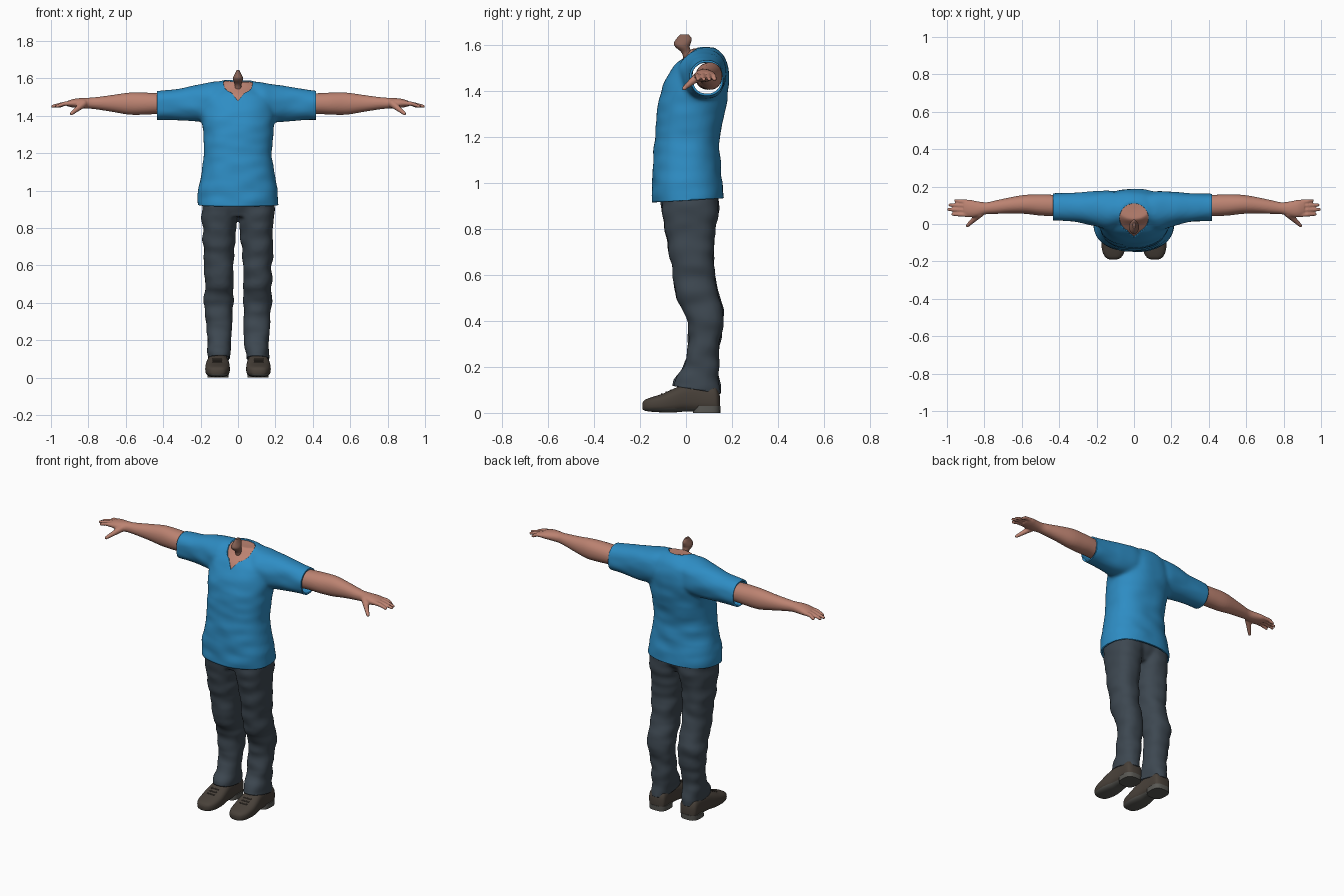
import bpy, bmesh, math
from mathutils import Vector, noise

if "Cube" in bpy.data.objects:
    bpy.data.objects.remove(bpy.data.objects["Cube"])


def material(name, rgb):
    m = bpy.data.materials.new(name)
    m.diffuse_color = (*rgb, 1)
    m.use_nodes = True
    m.node_tree.nodes["Principled BSDF"].inputs["Base Color"].default_value = m.diffuse_color
    return m


BLUE = material("blue cloth", (0.027, 0.265, 0.55))
SLATE = material("slate cloth", (0.047, 0.064, 0.082))
SKIN = material("skin", (0.50, 0.225, 0.165))
THROAT = material("dark flesh", (0.24, 0.12, 0.09))
LEATHER = material("brown leather", (0.066, 0.053, 0.042))
SOLE = material("grey sole", (0.10, 0.098, 0.088))


def smooth_rows(rows, steps=4):
    """Catmull-Rom interpolation between cross-sections."""
    out = []
    for i in range(len(rows) - 1):
        p = [rows[max(0, min(len(rows) - 1, i + k))] for k in (-1, 0, 1, 2)]
        for s in range(steps):
            t = s / steps
            out.append([0.5 * (2 * b + (c - a) * t + (2 * a - 5 * b + 4 * c - d) * t * t
                               + (3 * b - a - 3 * c + d) * t ** 3) for a, b, c, d in zip(*p)])
    return out + [rows[-1]]


def tube(bm, axis, rows, side=1, power=2.0, n=32):
    """Closed loft; each row is (position, a_min, a_max, b_min, b_max) on the two other axes."""
    rings = []
    for t, a0, a1, b0, b1 in smooth_rows(rows):
        ring = []
        for k in range(n):
            c, s = math.cos(math.tau * k / n), math.sin(math.tau * k / n)
            a = (a0 + a1) / 2 + (a1 - a0) / 2 * math.copysign(abs(c) ** (2 / power), c)
            b = (b0 + b1) / 2 + (b1 - b0) / 2 * math.copysign(abs(s) ** (2 / power), s)
            x, y, z = {"x": (t, a, b), "y": (a, t, b), "z": (a, b, t)}[axis]
            ring.append(bm.verts.new((x * side, y, z)))
        rings.append(ring)
    for r, q in zip(rings, rings[1:]):
        for k in range(n):
            bm.faces.new((r[k], r[(k + 1) % n], q[(k + 1) % n], q[k]))
    bm.faces.new(rings[0])
    bm.faces.new(rings[-1])


def digit(bm, points, radii, side):
    """Finger as a chain of overlapping balls."""
    for (p, q), (r0, r1) in zip(zip(points, points[1:]), zip(radii, radii[1:])):
        for i in range(9):
            c = Vector(p).lerp(Vector(q), i / 8)
            ball = bmesh.ops.create_uvsphere(bm, u_segments=12, v_segments=8, radius=r0 + (r1 - r0) * i / 8)
            bmesh.ops.translate(bm, verts=ball["verts"], vec=(c.x * side, c.y, c.z))


def finish(bm, name, mats, angle=50):
    bmesh.ops.recalc_face_normals(bm, faces=bm.faces)
    me = bpy.data.meshes.new(name)
    bm.to_mesh(me)
    bm.free()
    for m in mats:
        me.materials.append(m)
    me.shade_smooth()
    me.set_sharp_from_angle(angle=math.radians(angle))
    ob = bpy.data.objects.new(name, me)
    bpy.context.collection.objects.link(ob)
    return ob


def fuse(bm, voxel, iterations):
    """Merge overlapping volumes into one smooth skin and return it as bmesh."""
    ob = finish(bm, "temporary", [])
    rm = ob.modifiers.new("remesh", "REMESH")
    rm.mode, rm.voxel_size = "VOXEL", voxel
    sm = ob.modifiers.new("smooth", "SMOOTH")
    sm.factor, sm.iterations = 0.5, iterations
    bpy.context.view_layer.update()
    me = bpy.data.meshes.new_from_object(ob.evaluated_get(bpy.context.evaluated_depsgraph_get()))
    out = bmesh.new()
    out.from_mesh(me)
    bpy.data.objects.remove(ob)
    out.normal_update()
    return out


def cut(bm, co, no, where=None, clear=True):
    faces = [f for f in bm.faces if where is None or where(f.calc_center_median())]
    geom = set(faces)
    for f in faces:
        geom.update(f.edges, f.verts)
    bmesh.ops.bisect_plane(bm, geom=list(geom), dist=1e-5, plane_co=co, plane_no=no, clear_outer=clear)


def folds(bm, amount):
    """Soft cloth folds, wider than tall."""
    bm.normal_update()
    moves = [(v, v.normal * amount * noise.noise(Vector((v.co.x * 8, v.co.y * 8, v.co.z * 17)))) for v in bm.verts]
    for v, d in moves:
        v.co += d


def thicken(ob, depth):
    m = ob.modifiers.new("cloth thickness", "SOLIDIFY")
    m.thickness, m.offset = depth, -1


# Shirt: torso and sleeves fused, then cut open at hem, cuffs and neck
bm = bmesh.new()
torso = [(.86, .213, -.147, .168), (.95, .216, -.149, .166), (1.0, .214, -.147, .160), (1.08, .198, -.144, .150),
         (1.18, .184, -.137, .146), (1.3, .188, -.127, .166), (1.38, .195, -.114, .181), (1.45, .19, -.090, .187),
         (1.5, .18, -.057, .184), (1.55, .13, -.015, .165), (1.59, .075, .02, .125)]
tube(bm, "z", [(z, -w, w, a, b) for z, w, a, b in torso], power=2.3, n=48)
for s in (1, -1):
    tube(bm, "x", [(.06, -.01, .165, 1.38, 1.585), (.13, -.03, .178, 1.37, 1.58), (.2, -.012, .176, 1.368, 1.568),
                   (.3, .008, .168, 1.375, 1.548), (.43, .018, .162, 1.378, 1.532), (.47, .018, .16, 1.38, 1.53)],
         s, 2.3)
bm = fuse(bm, .01, 10)
folds(bm, .006)
cut(bm, (0, 0, .924), (0, .06, -1))
cut(bm, (.417, 0, 0), (1, 0, 0))
cut(bm, (-.432, 0, 0), (-1, 0, 0))

V_TIP, V_SLOPE, NECK_Y, NECK_R = 1.478, .76, .031, .078
for s in (1, -1):
    cut(bm, (0, 0, V_TIP), (s, 0, -V_SLOPE), lambda c: c.z > 1.46 and abs(c.x) < .12 and c.y < .05, False)
for k in range(20):
    d = Vector((math.cos(math.tau * k / 20), math.sin(math.tau * k / 20), 0))
    cut(bm, Vector((0, NECK_Y, 0)) + d * NECK_R, d,
        lambda c: c.z > 1.46 and (Vector((c.x, c.y - NECK_Y, 0))).angle(d, 0) < .25, False)


def at_neck(f):
    c = f.calc_center_median()
    vee = c.y < NECK_Y and abs(c.x) < V_SLOPE * (c.z - V_TIP)
    return c.z > 1.46 and (vee and abs(c.x) < NECK_R or math.hypot(c.x, c.y - NECK_Y) < NECK_R)


# Neck skin: the same surface, slightly sunk below the collar
skin = bm.copy()
bmesh.ops.delete(skin, geom=[f for f in skin.faces if not at_neck(f)], context="FACES")
skin.normal_update()
for v, n in [(v, v.normal.copy()) for v in skin.verts]:
    v.co -= n * .006
finish(skin, "neck_skin", [SKIN])
bmesh.ops.delete(bm, geom=[f for f in bm.faces if at_neck(f)], context="FACES")
thicken(finish(bm, "shirt", [BLUE]), .01)

# Throat stub
bm = bmesh.new()
tube(bm, "z", [(1.53, -.025, .025, -.01, .035), (1.565, -.017, .017, -.018, .025), (1.59, -.026, .026, -.045, .016),
               (1.606, -.026, .026, -.053, .02), (1.627, -.016, .016, -.042, .025), (1.645, -.007, .007, -.025, .012)],
     n=20)
finish(bm, "throat", [THROAT])

# Trousers: two legs and a hip fused
bm = bmesh.new()
leg = [(.05, .045, .16, -.055, .15), (.12, .042, .163, -.06, .15), (.2, .036, .165, -.013, .142),
       (.28, .031, .173, .008, .142), (.35, .027, .178, .009, .156), (.43, .024, .181, -.004, .167),
       (.5, .026, .178, -.041, .146), (.6, .025, .182, -.057, .126), (.7, .02, .187, -.076, .123),
       (.8, .011, .191, -.092, .129), (.9, -.002, .194, -.109, .145), (.97, -.01, .19, -.115, .14)]
for s in (1, -1):
    tube(bm, "z", leg, s, 2.3)
tube(bm, "z", [(.86, -.12, .12, -.08, .1), (.93, -.18, .18, -.105, .135), (1.0, -.17, .17, -.11, .125)], power=2.3)
bm = fuse(bm, .01, 6)
folds(bm, .01)
cut(bm, (0, .05, .1), (0, -.167, -1))
thicken(finish(bm, "trousers", [SLATE]), .008)

# Arms with hands
bm = bmesh.new()
arm = [(.34, .04, .15, 1.405, 1.515), (.43, .042, .156, 1.409, 1.521), (.5, .045, .158, 1.406, 1.524),
       (.58, .054, .156, 1.406, 1.524), (.66, .057, .143, 1.419, 1.513), (.74, .054, .126, 1.432, 1.502),
       (.79, .052, .116, 1.438, 1.497), (.84, .038, .122, 1.44, 1.495), (.88, .036, .13, 1.444, 1.49),
       (.91, .046, .128, 1.45, 1.48)]
for s in (1, -1):
    tube(bm, "x", arm, s, 2.1)
    for y0, y1, x1 in ((.049, .052, .968), (.073, .078, .991), (.096, .102, .984), (.117, .125, .953)):
        digit(bm, [(.885, y0, 1.467), (.93, (y0 + y1) / 2, 1.464), (x1, y1, 1.451)], (.013, .0115, .009), s)
    digit(bm, [(.825, .055, 1.465), (.86, .02, 1.436), (.89, -.008, 1.412)], (.021, .014, .010), s)
bm = fuse(bm, .005, 3)
finish(bm, "arms", [SKIN])

# Shoes: leather upper with a grey sole split off by height
bm = bmesh.new()
shoe = [(-.19, .092, .128, .018, .042), (-.18, .07, .15, .010, .056), (-.15, .052, .168, .005, .068),
        (-.1, .044, .175, .002, .084), (-.05, .045, .173, .002, .107), (0, .05, .166, .006, .125),
        (.06, .052, .161, .004, .13), (.12, .052, .161, .002, .122), (.139, .06, .152, .003, .1),
        (.147, .08, .134, .012, .075)]
for s in (1, -1):
    tube(bm, "y", shoe, s, 2.9)
for v in bm.verts:
    v.co.z = max(v.co.z, 0)
cut(bm, (0, 0, .02), (0, 0, 1), clear=False)
for f in bm.faces:
    f.material_index = int(f.calc_center_median().z < .02)
finish(bm, "shoes", [LEATHER, SOLE])

# Heels and laces
for side, label in ((1, "left"), (-1, "right")):
    bm = bmesh.new()
    tube(bm, "z", [(0, .05, .163, .03, .149), (.03, .049, .164, .035, .15)], side, 3)
    finish(bm, label + "_heel", [SOLE])
    bm = bmesh.new()
    for y, z in ((-.105, .083), (-.085, .091), (-.065, .1)):
        tube(bm, "x", [(.085, y - .004, y + .004, z - .006, z + .003), (.135, y - .004, y + .004, z - .006, z + .003)],
             side, n=10)
    finish(bm, label + "_laces", [LEATHER])
